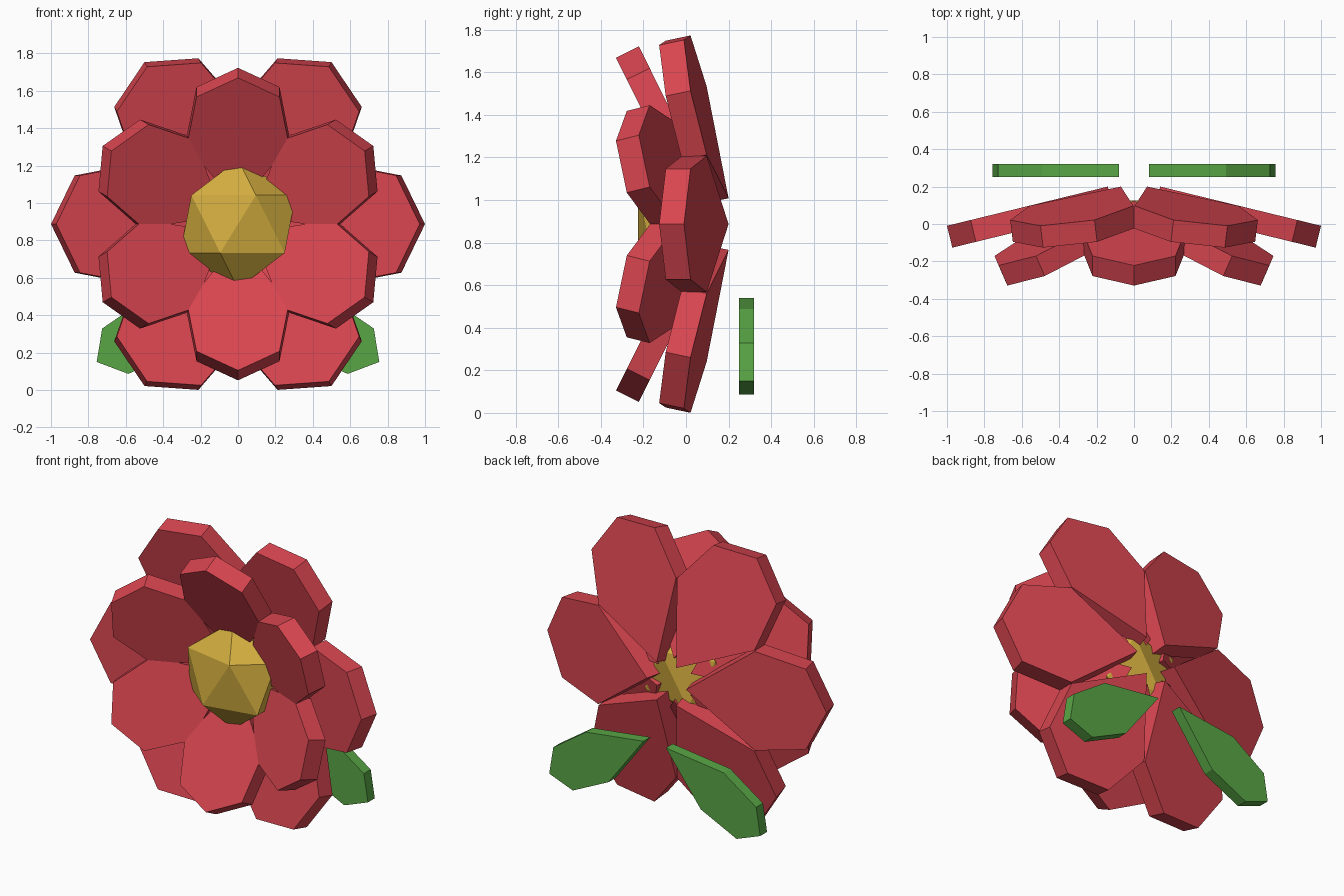
import bpy, bmesh, math
from mathutils import Vector

if "Cube" in bpy.data.objects:
    bpy.data.objects.remove(bpy.data.objects["Cube"])

CENTRE = Vector((0, 0, 0.887))


def material(name, rgb):
    m = bpy.data.materials.new(name)
    m.diffuse_color = (*rgb, 1)
    m.use_nodes = True
    m.node_tree.nodes["Principled BSDF"].inputs["Base Color"].default_value = m.diffuse_color
    return m


RED = material("petal red", (0.69, 0.06, 0.08))
GOLD = material("centre gold", (0.65, 0.42, 0.05))
GREEN = material("leaf green", (0.10, 0.38, 0.06))


def finish(bm, name, mat):
    bmesh.ops.recalc_face_normals(bm, faces=bm.faces)
    me = bpy.data.meshes.new(name)
    bm.to_mesh(me)
    bm.free()
    me.materials.append(mat)
    ob = bpy.data.objects.new(name, me)
    bpy.context.collection.objects.link(ob)


def blade(name, mat, base, angle, tilt, length, mid_w, end_w, thick):
    """Flat six-sided blade: pointed base, widest halfway, blunt tip.
    angle turns it in the front plane, tilt leans the tip forward."""
    a, t = math.radians(angle), math.radians(tilt)
    out = Vector((math.cos(a), 0, math.sin(a)))
    side = Vector((-math.sin(a), 0, math.cos(a)))
    front = Vector((0, -1, 0))
    along = out * math.cos(t) + front * math.sin(t)
    normal = front * math.cos(t) - out * math.sin(t)
    profile = [(0, 0), (0.49, -mid_w), (0.853, -end_w),
               (1, 0), (0.853, end_w), (0.49, mid_w)]
    bm = bmesh.new()
    face = bm.faces.new([bm.verts.new(base + along * u * length + side * v)
                         for u, v in profile])
    new = bmesh.ops.extrude_face_region(bm, geom=[face], use_keep_orig=True)["geom"]
    bmesh.ops.translate(bm, vec=normal * thick,
                        verts=[g for g in new if isinstance(g, bmesh.types.BMVert)])
    finish(bm, name, mat)


# Two rings of six petals
rings = [("outer_petal", 0, 0.20, 13.7, 0.885, 0.32, 0.26),
         ("inner_petal", 30, 0.125, 26.5, 0.777, 0.272, 0.222)]
for name, start, back, tilt, length, mid_w, end_w in rings:
    for i in range(6):
        ang = start + 60 * i
        a = math.radians(ang)
        base = CENTRE + Vector((0.14 * math.cos(a), back, 0.14 * math.sin(a)))
        blade(f"{name}_{i + 1}", RED, base, ang, tilt, length, mid_w, end_w, 0.12)

# Two leaves behind the flower
for label, s, ang in (("right", 1, -30), ("left", -1, 210)):
    blade(f"leaf_{label}", GREEN, Vector((0.08 * s, 0.32, 0.54)),
          ang, 0, 0.78, 0.162, 0.14, 0.07)

# Flattened faceted centre
bm = bmesh.new()
bmesh.ops.create_icosphere(bm, subdivisions=1, radius=1)
bmesh.ops.scale(bm, vec=(0.345, 0.205, 0.345), verts=bm.verts)
bmesh.ops.translate(bm, vec=CENTRE + Vector((0, -0.05, 0)), verts=bm.verts)
finish(bm, "flower_centre", GOLD)
